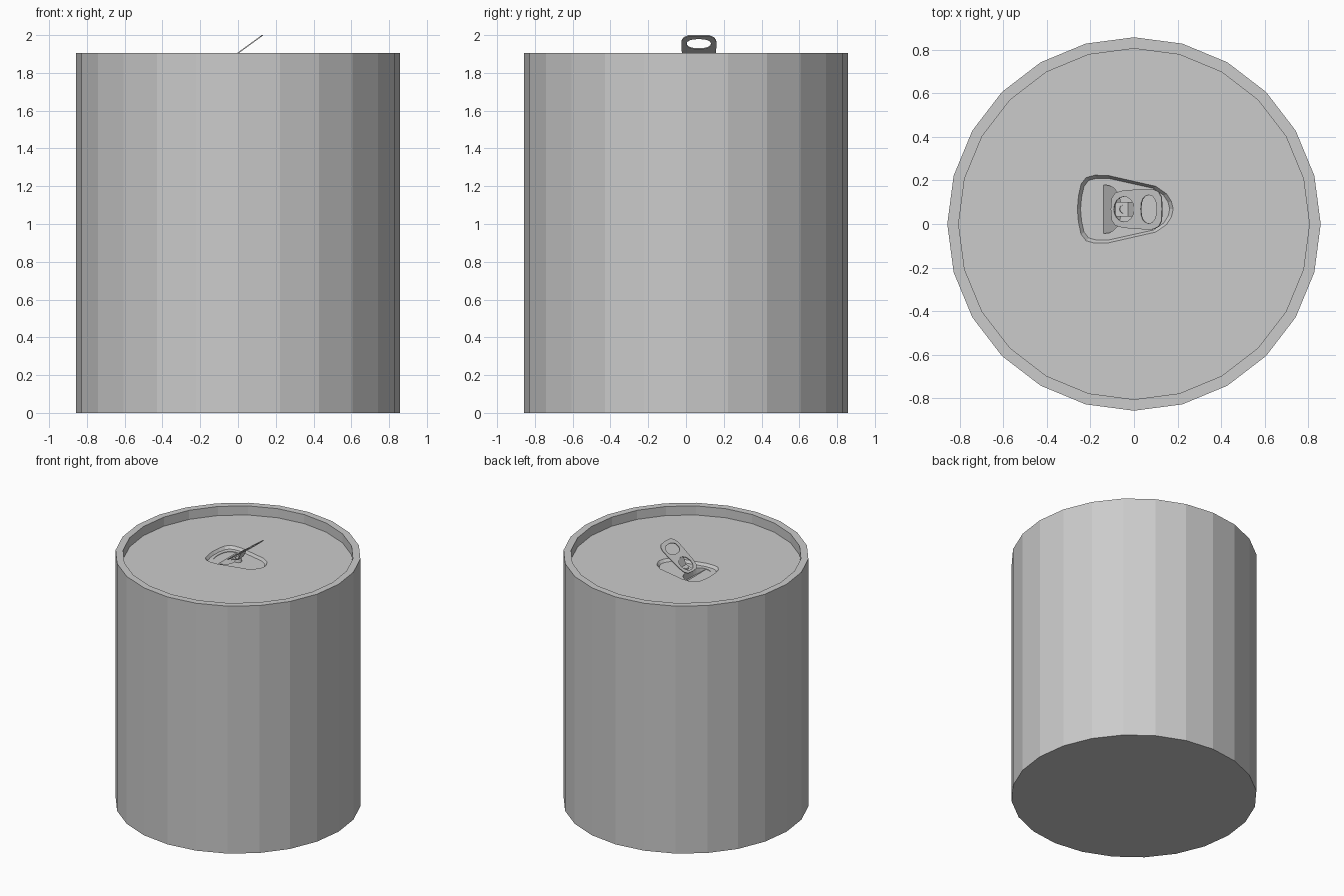
import bpy, bmesh
from math import sin, cos, pi, radians
from mathutils import Matrix, Vector

if "Cube" in bpy.data.objects:
    bpy.data.objects.remove(bpy.data.objects["Cube"])

R, RIM, TOP, FLOOR = 0.857, 0.805, 1.905, 1.835
AXIS_Y = 0.068          # centre line of mouth and tab

metal = bpy.data.materials.new("grey metal")
metal.use_nodes = True
metal.diffuse_color = (0.6, 0.6, 0.6, 1)
metal.node_tree.nodes["Principled BSDF"].inputs["Base Color"].default_value = (0.6, 0.6, 0.6, 1)


def finish(name, bm, matrix=None):
    mesh = bpy.data.meshes.new(name)
    bm.to_mesh(mesh)
    bm.free()
    mesh.materials.append(metal)
    obj = bpy.data.objects.new(name, mesh)
    bpy.context.collection.objects.link(obj)
    if matrix:
        obj.matrix_world = matrix
    return obj


def ellipse(cx, cy, rx, ry, n=24, power=1.0):
    """Oval outline; a power under 1 makes it squarer."""
    def p(v):
        return abs(v) ** power * (1 if v > 0 else -1)
    return [(cx + rx * p(cos(2 * pi * i / n)), cy + ry * p(sin(2 * pi * i / n))) for i in range(n)]


def mirrored(half):
    """Closed outline from its +y half, whose ends lie on y = 0."""
    return half + [(x, -y) for x, y in half[-2:0:-1]]


def scaled(loop, cx, sx, sy):
    return [(cx + (x - cx) * sx, y * sy) for x, y in loop]


def ring(bm, loop, z):
    return [bm.verts.new((x, y, z)) for x, y in loop]


def wall(bm, a, b):
    for i in range(len(a)):
        j = (i + 1) % len(a)
        bm.faces.new((a[i], a[j], b[j], b[i]))


def fill(bm, *rings):
    """Flat sheet between an outline and the holes in it."""
    edges = []
    for r in rings:
        for i in range(len(r)):
            pair = (r[i - 1], r[i])
            edges.append(bm.edges.get(pair) or bm.edges.new(pair))
    bmesh.ops.triangle_fill(bm, use_beauty=True, use_dissolve=False, edges=edges, normal=(0, 0, 1))


# can body: base, side, flat rim and inner lip
bm = bmesh.new()
base = ring(bm, ellipse(0, 0, R, R), 0)
loops = [base] + [ring(bm, ellipse(0, 0, r, r), z) for r, z in ((R, TOP), (RIM, TOP), (RIM, FLOOR))]
for lower, upper in zip(loops, loops[1:]):
    wall(bm, lower, upper)
bm.faces.new(base[::-1])
finish("can_body", bm)

# lid with a tapered sunken panel and the pushed-in mouth flap
panel = mirrored([(-0.26, 0), (-0.255, 0.06), (-0.243, 0.115), (-0.22, 0.145), (-0.18, 0.156),
                  (-0.12, 0.155), (0.1, 0.105), (0.15, 0.07), (0.172, 0.035), (0.18, 0)])
mouth = ellipse(-0.14, 0, 0.08, 0.112, power=0.85)
bm = bmesh.new()
outer = ring(bm, ellipse(0, -AXIS_Y, RIM, RIM), FLOOR)
edge = ring(bm, panel, FLOOR)
sunk = ring(bm, scaled(panel, -0.05, 0.93, 0.91), FLOOR - 0.02)
lip = ring(bm, mouth, FLOOR - 0.02)
fill(bm, outer, edge)
wall(bm, edge, sunk)
fill(bm, sunk, lip)
flap = [bm.verts.new((v.co.x, v.co.y, v.co.z - 0.004 - max(0, v.co.x + 0.14) * 0.7)) for v in lip]
wall(bm, lip, flap)
half = len(flap) // 4
bm.faces.new(flap[half:3 * half + 1])
bm.faces.new(flap[3 * half:] + flap[:half + 1])
bmesh.ops.recalc_face_normals(bm, faces=bm.faces)
if sum(f.normal.z * f.calc_area() for f in bm.faces) < 0:
    bmesh.ops.reverse_faces(bm, faces=bm.faces)
finish("lid", bm, Matrix.Translation((0, AXIS_Y, 0)))

# pull tab, leaning up towards +x, with a finger hole and a rivet hole
slope = radians(36)
lean = Matrix.Translation((0, AXIS_Y, TOP)) @ Matrix.Rotation(-slope, 4, 'Y')
outline = mirrored([(-0.13, 0), (-0.125, 0.05), (-0.105, 0.075), (-0.06, 0.086), (0.06, 0.093),
                    (0.11, 0.092), (0.14, 0.08), (0.157, 0.055), (0.16, 0)])
bm = bmesh.new()
rivet_hole = ring(bm, ellipse(-0.055, 0, 0.058, 0.058, 16), 0)
finger_hole = ring(bm, ellipse(0.085, 0, 0.045, 0.065, 16, 0.85), 0)
fill(bm, ring(bm, outline, 0), rivet_hole, finger_hole)
bmesh.ops.recalc_face_normals(bm, faces=bm.faces)
tab = finish("pull_tab", bm, lean)
solid = tab.modifiers.new("thickness", 'SOLIDIFY')
solid.thickness, solid.offset = 0.006, 0

# tongue bent down from the tab to the rivet
bm = bmesh.new()
strip = []
for x, z in ((0.002, TOP), (-0.025, FLOOR + 0.012), (-0.085, FLOOR - 0.008)):
    strip.append([bm.verts.new((x, s * 0.034, z)) for s in (-1, 1)])
for a, b in zip(strip, strip[1:]):
    bm.faces.new((a[0], a[1], b[1], b[0]))
tongue = finish("rivet_tongue", bm, Matrix.Translation((0, AXIS_Y, 0)))
solid = tongue.modifiers.new("thickness", 'SOLIDIFY')
solid.thickness, solid.offset = 0.005, 0

# rivet
bm = bmesh.new()
bmesh.ops.create_cone(bm, cap_ends=True, segments=12, radius1=0.026, radius2=0.02, depth=0.03)
finish("rivet", bm, Matrix.Translation((-0.045, AXIS_Y, FLOOR - 0.005)))
